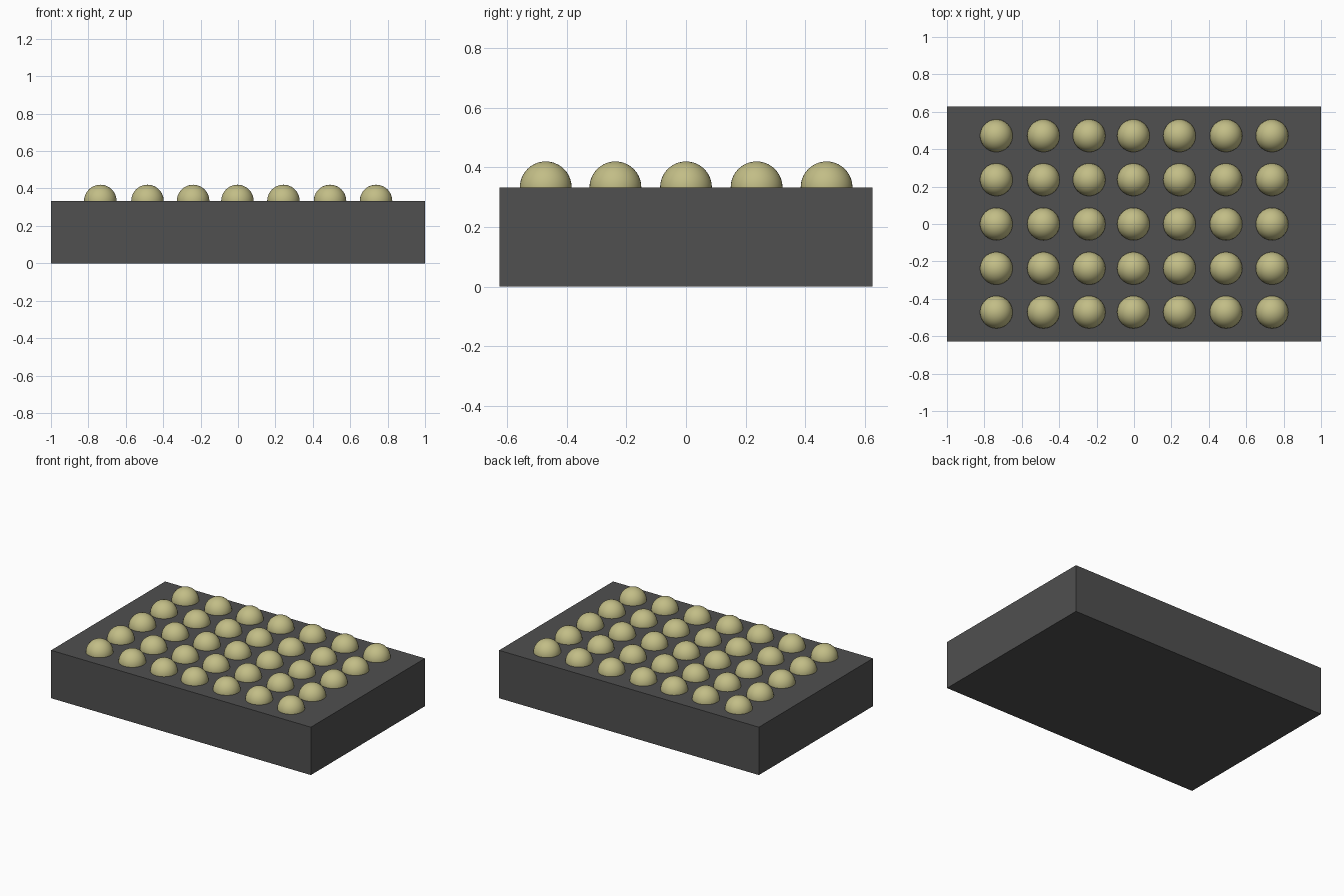
import bpy, bmesh
from mathutils import Matrix

if "Cube" in bpy.data.objects:
    bpy.data.objects.remove(bpy.data.objects["Cube"])

W, D, H = 2.0, 1.254, 0.333      # base block size
R = 0.087                        # dome radius
XS = (-0.736, -0.484, -0.240, -0.003, 0.243, 0.492, 0.738)
YS = (-0.471, -0.237, 0.0, 0.237, 0.472)


def material(name, colour):
    mat = bpy.data.materials.new(name)
    mat.diffuse_color = (*colour, 1)
    mat.use_nodes = True
    mat.node_tree.nodes["Principled BSDF"].inputs["Base Color"].default_value = mat.diffuse_color
    return mat


def make_object(name, bm, mat, location):
    mesh = bpy.data.meshes.new(name)
    bm.to_mesh(mesh)
    bm.free()
    mesh.materials.append(mat)
    obj = bpy.data.objects.new(name, mesh)
    obj.location = location
    bpy.context.collection.objects.link(obj)
    return obj


# Base block
bm = bmesh.new()
bmesh.ops.create_cube(bm, size=1, matrix=Matrix.Diagonal((W, D, H, 1)))
make_object("base_block", bm, material("dark_grey", (0.08, 0.08, 0.08)), (0, 0, H / 2))

# Dome: upper half of a smooth sphere, shared by every stud
bm = bmesh.new()
bmesh.ops.create_uvsphere(bm, u_segments=40, v_segments=20, radius=R)
bmesh.ops.bisect_plane(bm, geom=bm.verts[:] + bm.edges[:] + bm.faces[:],
                       plane_co=(0, 0, -0.001), plane_no=(0, 0, 1), clear_inner=True)
for f in bm.faces:
    f.smooth = True
dome = make_object("dome_1", bm, material("pale_olive", (0.54, 0.51, 0.24)), (XS[0], YS[0], H))

# Grid of domes on top of the block
spots = [(x, y) for y in YS for x in XS]
for i, (x, y) in enumerate(spots[1:], 2):
    copy = dome.copy()
    copy.name = f"dome_{i}"
    copy.location = (x, y, H)
    bpy.context.collection.objects.link(copy)
